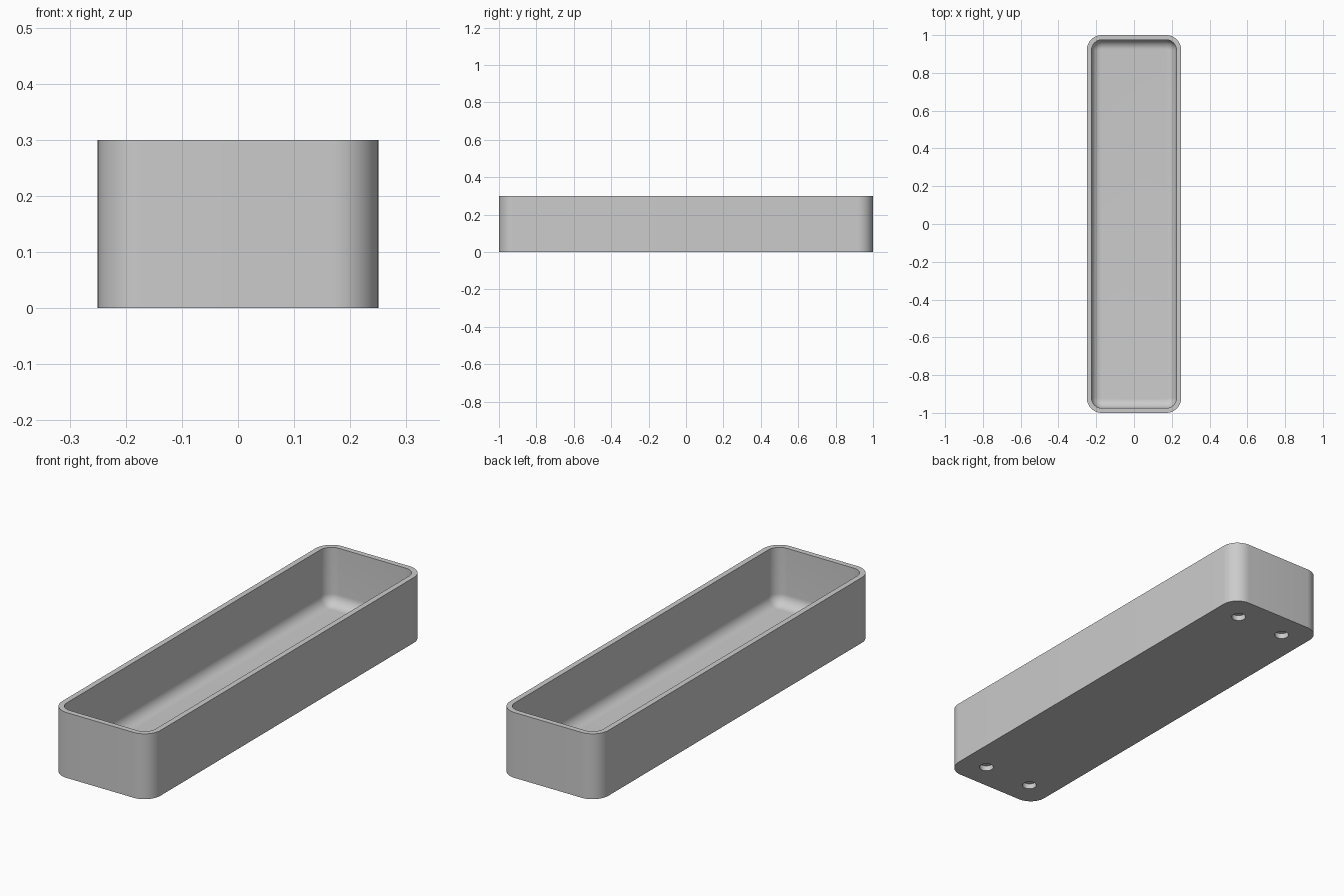
import bpy, bmesh, math

cube = bpy.data.objects.get("Cube")
if cube:
    bpy.data.objects.remove(cube, do_unlink=True)

HALF_X, HALF_Y, HEIGHT = 0.25, 1.0, 0.3
CORNER, WALL, FLOOR, FILLET = 0.08, 0.025, 0.0375, 0.05
SEG = 12

grey = bpy.data.materials.new("plain grey")
grey.use_nodes = True
colour = (0.6, 0.6, 0.6, 1)
grey.diffuse_color = colour
grey.node_tree.nodes["Principled BSDF"].inputs["Base Color"].default_value = colour


def ring(bm, inset, z):
    """Rounded rectangle, moved inwards by inset."""
    r = CORNER - inset
    verts = []
    for q, (sx, sy) in enumerate(((1, 1), (-1, 1), (-1, -1), (1, -1))):
        for i in range(SEG + 1):
            a = math.pi / 2 * (q + i / SEG)
            verts.append(bm.verts.new((sx * (HALF_X - CORNER) + r * math.cos(a),
                                       sy * (HALF_Y - CORNER) + r * math.sin(a), z)))
    return verts


# Tray: outer wall, rim, inner wall, filleted inner floor
levels = [(0, 0), (0, HEIGHT), (WALL, HEIGHT)]
for i in range(SEG + 1):
    a = math.pi / 2 * i / SEG
    levels.append((WALL + FILLET * (1 - math.cos(a)), FLOOR + FILLET * (1 - math.sin(a))))
bm = bmesh.new()
rings = [ring(bm, *level) for level in levels]
for low, high in zip(rings, rings[1:]):
    for i in range(len(low)):
        j = (i + 1) % len(low)
        bm.faces.new((low[i], low[j], high[j], high[i]))
bm.faces.new(rings[0][::-1])
bm.faces.new(rings[-1])
bmesh.ops.recalc_face_normals(bm, faces=bm.faces)
mesh = bpy.data.meshes.new("tray")
bm.to_mesh(mesh)
bm.free()
mesh.materials.append(grey)
tray = bpy.data.objects.new("tray", mesh)
bpy.context.collection.objects.link(tray)

# Four blind round holes under the corners
for x in (-0.125, 0.125):
    for y in (-0.875, 0.875):
        bpy.ops.mesh.primitive_cylinder_add(vertices=32, radius=0.031, depth=0.05,
                                            location=(x, y, 0))
        cutter = bpy.context.object
        cutter.name = "hole_cutter"
        cutter.data.materials.append(grey)
        cut = tray.modifiers.new("hole", 'BOOLEAN')
        cut.operation, cut.solver, cut.object = 'DIFFERENCE', 'EXACT', cutter
        bpy.ops.object.select_all(action='DESELECT')
        tray.select_set(True)
        bpy.context.view_layer.objects.active = tray
        bpy.ops.object.modifier_apply(modifier=cut.name)
        bpy.data.objects.remove(cutter, do_unlink=True)

bpy.ops.object.shade_smooth_by_angle(angle=math.radians(35))
